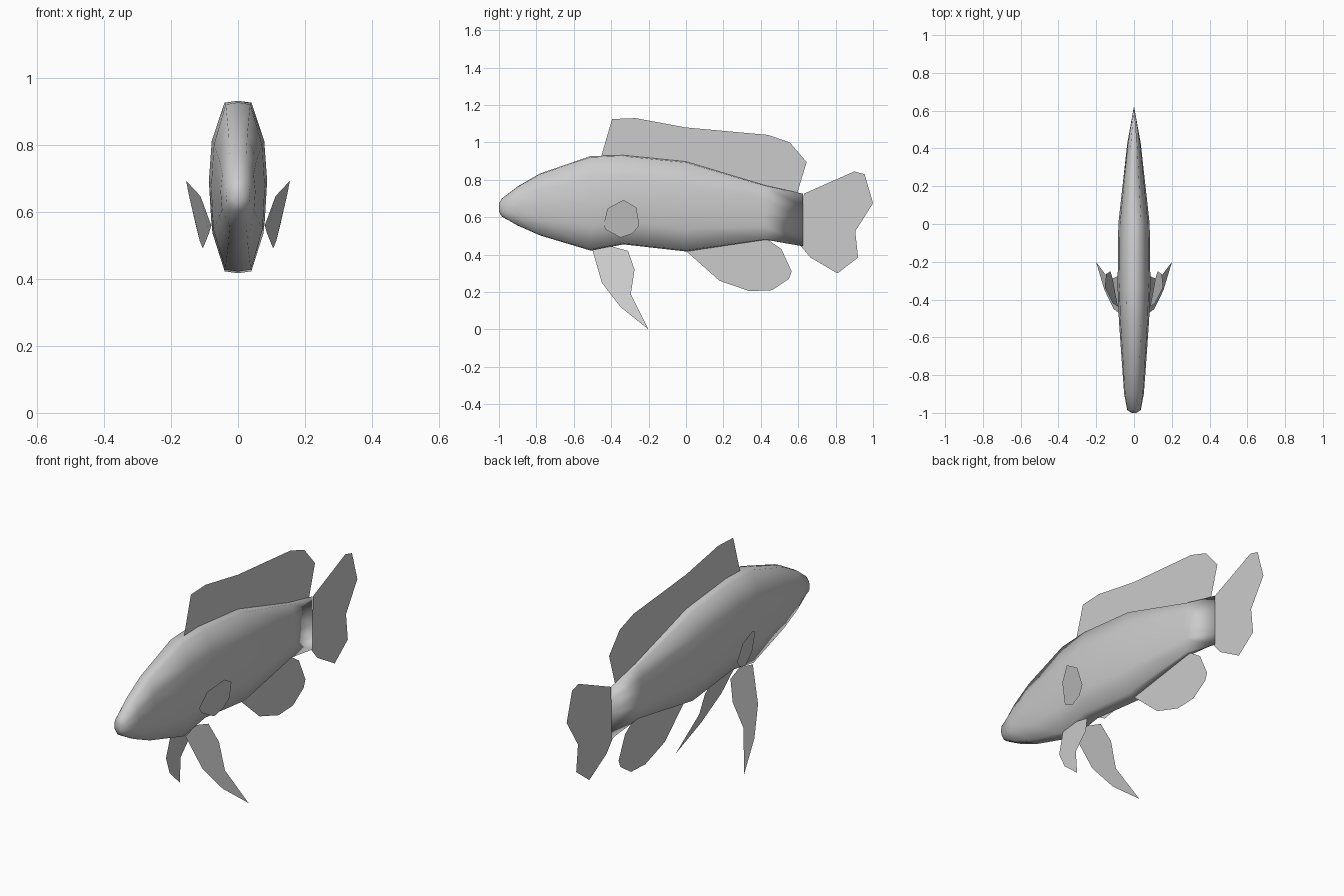
import bpy, bmesh

def make_object(name, bm):
    bmesh.ops.recalc_face_normals(bm, faces=bm.faces[:])
    mesh = bpy.data.meshes.new(name)
    bm.to_mesh(mesh)
    bm.free()
    obj = bpy.data.objects.new(name, mesh)
    bpy.context.scene.collection.objects.link(obj)
    return obj

def fin(name, points):
    # thin single-sheet fin from an outline
    bm = bmesh.new()
    bm.faces.new([bm.verts.new(p) for p in points])
    return make_object(name, bm)

# Body: lofted sections (y, top z, bottom z, half width)
sections = [
    (-1.00, 0.675, 0.63, 0.012), (-0.985, 0.70, 0.604, 0.036),
    (-0.90, 0.765, 0.556, 0.052), (-0.78, 0.834, 0.503, 0.061),
    (-0.51, 0.927, 0.422, 0.080), (-0.334, 0.932, 0.455, 0.087),
    (0.00, 0.898, 0.417, 0.083), (0.425, 0.77, 0.48, 0.036),
    (0.625, 0.726, 0.445, 0.0),
]
# Half cross-section: (width fraction, height fraction from the top)
half = [(0, 0), (0.46, 0.012), (0.9, 0.25), (1, 0.5), (0.92, 0.75), (0.48, 0.988), (0, 1)]
ring = half + [(-w, t) for w, t in half[-2:0:-1]]
bm = bmesh.new()
loops = []
for y, top, bottom, width in sections:
    loops.append([bm.verts.new((w * width, y, top + (bottom - top) * t)) for w, t in ring])
for a, b in zip(loops, loops[1:]):
    for i in range(len(ring)):
        j = (i + 1) % len(ring)
        bm.faces.new((a[i], a[j], b[j], b[i]))
bm.faces.new(loops[0])
# Close the body to a thin vertical edge at the tail
bmesh.ops.remove_doubles(bm, verts=bm.verts[:], dist=0.0005)
for f in bm.faces:
    f.smooth = True
make_object("body", bm)

# Fins on the centre line: (y, z) outlines
centre_fins = {
    "dorsal_fin": [(-0.455, 0.92), (-0.395, 1.125), (-0.27, 1.13), (0, 1.08), (0.44, 1.04),
                   (0.555, 1.0), (0.645, 0.895), (0.595, 0.73), (0.425, 0.76), (0, 0.89), (-0.334, 0.925)],
    "anal_fin": [(0, 0.42), (0.18, 0.26), (0.34, 0.205), (0.46, 0.21), (0.55, 0.27),
                 (0.565, 0.31), (0.51, 0.43), (0.43, 0.485)],
    "tail_fin": [(0.63, 0.726), (0.90, 0.845), (0.955, 0.83), (1.0, 0.675), (0.905, 0.525),
                 (0.92, 0.385), (0.81, 0.30), (0.665, 0.385), (0.615, 0.445)],
}
for name, outline in centre_fins.items():
    fin(name, [(0, y, z) for y, z in outline])

# Paired fins
pelvic = [(-0.50, 0.425), (-0.45, 0.25), (-0.35, 0.12), (-0.20, 0.0), (-0.295, 0.19),
          (-0.275, 0.32), (-0.31, 0.42), (-0.40, 0.445)]
pectoral = [(0.08, -0.44, 0.56), (0.112, -0.42, 0.647), (0.155, -0.334, 0.693),
            (0.147, -0.265, 0.652), (0.125, -0.25, 0.556), (0.114, -0.286, 0.513),
            (0.105, -0.35, 0.491), (0.087, -0.43, 0.535)]
for side, s in (("left", 1), ("right", -1)):
    fin(side + "_pelvic_fin", [(s * (0.04 + 0.375 * (0.43 - z)), y, z) for y, z in pelvic])
    fin(side + "_pectoral_fin", [(s * x, y, z) for x, y, z in pectoral])
